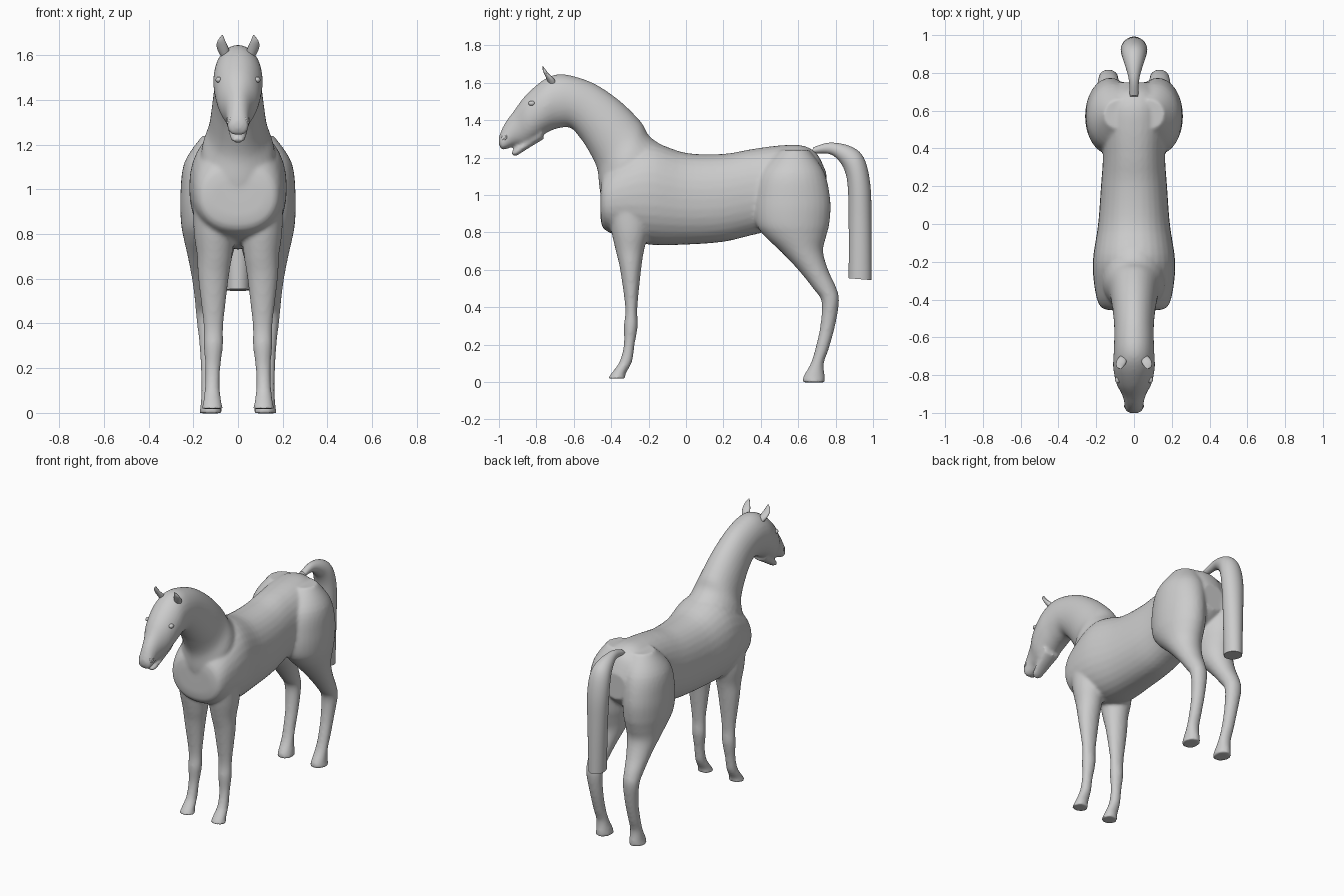
import bpy, bmesh, math
from mathutils import Vector

default_cube = bpy.data.objects.get("Cube")
if default_cube:
    bpy.data.objects.remove(default_cube, do_unlink=True)

grey = bpy.data.materials.new("coat grey")
grey.use_nodes = True
grey.diffuse_color = (0.6, 0.6, 0.6, 1)
grey.node_tree.nodes["Principled BSDF"].inputs["Base Color"].default_value = grey.diffuse_color


def smooth_stations(stations, steps=5):
    """Catmull-Rom interpolation between hand placed cross-sections."""
    points = [Vector(s) for s in stations]
    padded = [points[0]] + points + [points[-1]]
    result = []
    for a, b, c, d in zip(padded, padded[1:], padded[2:], padded[3:]):
        for i in range(steps):
            t = i / steps
            result.append(b + (c - a) * (t / 2)
                          + (2 * a - 5 * b + 4 * c - d) * (t * t / 2)
                          + (3 * b - a - 3 * c + d) * (t ** 3 / 2))
    return result + [points[-1]]


def loft(bm, stations, side=1, power=2.0, segments=32):
    """Skin oval rings; each station is (y1, z1, y2, z2, x_centre, half_width)."""
    def bulge(value):
        return math.copysign(abs(value) ** (2 / power), value)
    rings = []
    for y1, z1, y2, z2, x, w in smooth_stations(stations):
        ring = []
        for k in range(segments):
            angle = math.tau * k / segments
            u, v = bulge(math.cos(angle)), bulge(math.sin(angle))
            ring.append(bm.verts.new((side * (x + w * u),
                                      (y1 + y2) / 2 + v * (y1 - y2) / 2,
                                      (z1 + z2) / 2 + v * (z1 - z2) / 2)))
        rings.append(ring)
    faces = [bm.faces.new(rings[0]), bm.faces.new(rings[-1])]
    for lower, upper in zip(rings, rings[1:]):
        for k in range(segments):
            n = (k + 1) % segments
            faces.append(bm.faces.new((lower[k], lower[n], upper[n], upper[k])))
    bmesh.ops.recalc_face_normals(bm, faces=faces)


def finish(name, bm):
    mesh = bpy.data.meshes.new(name)
    bm.to_mesh(mesh)
    bm.free()
    mesh.materials.append(grey)
    obj = bpy.data.objects.new(name, mesh)
    bpy.context.collection.objects.link(obj)
    bpy.ops.object.select_all(action="DESELECT")
    obj.select_set(True)
    bpy.context.view_layer.objects.active = obj
    bpy.ops.object.shade_smooth_by_angle(angle=math.radians(45))
    return obj


# Trunk: y, top, bottom, half width
trunk = [(-.457, 1.05, .88, .12), (-.44, 1.12, .82, .175), (-.36, 1.2, .78, .205),
         (-.2, 1.28, .735, .218), (0, 1.225, .735, .19), (.2, 1.22, .75, .175),
         (.35, 1.245, .785, .165), (.5, 1.265, .82, .17), (.62, 1.265, .85, .16),
         (.7, 1.22, .9, .13), (.75, 1.12, .95, .08)]

# Neck and head: crest y, z, throat y, z, half width
neck_head = [(0, 1.2, -.42, .88, .16), (-.18, 1.3, -.46, 1.02, .165),
             (-.24, 1.39, -.475, 1.14, .132), (-.35, 1.5, -.52, 1.235, .116),
             (-.48, 1.59, -.57, 1.31, .106), (-.6, 1.635, -.62, 1.36, .105),
             (-.69, 1.645, -.69, 1.355, .108), (-.77, 1.61, -.75, 1.33, .11),
             (-.86, 1.53, -.82, 1.285, .095), (-.92, 1.45, -.87, 1.265, .066),
             (-.97, 1.38, -.91, 1.265, .052), (-1, 1.31, -.96, 1.245, .047),
             (-1, 1.27, -.985, 1.24, .03)]
jaw = [(-.78, 1.36, -.76, 1.3, .06), (-.87, 1.285, -.85, 1.245, .045),
       (-.915, 1.25, -.9, 1.213, .036), (-.935, 1.225, -.92, 1.208, .022)]

# Legs: z, front y, back y, centre x, half width
front_leg = [(.95, -.42, -.2, .12, .08), (.81, -.4, -.2, .108, .09),
             (.7, -.375, -.225, .105, .078), (.6, -.352, -.24, .11, .068),
             (.4, -.325, -.26, .11, .045), (.3, -.332, -.258, .11, .043),
             (.2, -.332, -.275, .113, .034), (.11, -.355, -.288, .115, .034),
             (.045, -.4, -.322, .115, .042), (.018, -.418, -.322, .115, .049)]
hind_leg = [(1.24, .5, .66, .08, .08), (1.12, .4, .74, .11, .13),
            (.97, .37, .772, .125, .133), (.85, .375, .767, .125, .13),
            (.78, .42, .75, .125, .118), (.7, .505, .733, .125, .1),
            (.6, .6, .76, .13, .076), (.5, .68, .805, .135, .058),
            (.43, .725, .818, .135, .052), (.3, .718, .797, .13, .042),
            (.18, .692, .764, .128, .038), (.1, .667, .737, .125, .039),
            (.03, .628, .742, .122, .046), (-.002, .622, .742, .122, .052)]

body = bmesh.new()
loft(body, [(y, top, y, bottom, 0, w) for y, top, bottom, w in trunk], power=2.2)
for part in (neck_head, jaw):
    loft(body, [(a, b, c, d, 0, w) for a, b, c, d, w in part])
for side in (-1, 1):
    for leg in (front_leg, hind_leg):
        loft(body, [(front, z, back, z, x, w) for z, front, back, x, w in leg], side)
horse_body = finish("horse_body", body)

# Fuse the overlapping parts into one soft skin
fuse = horse_body.modifiers.new("fuse", "REMESH")
fuse.mode = "VOXEL"
fuse.voxel_size = 0.01
fuse.use_smooth_shade = True
soften = horse_body.modifiers.new("soften", "SMOOTH")
soften.factor = 0.5
soften.iterations = 6

# Tail: outer y, z, inner y, z, half width; cut flat at the bottom
tail_path = [(.68, 1.255, .67, 1.22, .022), (.77, 1.28, .765, 1.22, .028),
             (.88, 1.26, .82, 1.18, .05), (.95, 1.2, .852, 1.12, .066),
             (.985, 1.06, .866, 1.03, .07), (.992, .85, .87, .85, .062),
             (.992, .545, .87, .555, .052)]
tail = bmesh.new()
loft(tail, [(a, b, c, d, 0, w) for a, b, c, d, w in tail_path])
finish("tail", tail)

# Ears: front y, z, back y, z, centre x, half width
ear_path = [(-.73, 1.59, -.69, 1.59, .055, .018), (-.75, 1.63, -.705, 1.62, .066, .026),
            (-.765, 1.665, -.735, 1.65, .074, .02), (-.768, 1.69, -.764, 1.688, .07, .003)]
for side, label in ((1, "left"), (-1, "right")):
    ear = bmesh.new()
    loft(ear, ear_path, side, segments=16)
    finish(label + "_ear", ear)

    # Eye: flattened ball set into the cheek
    bpy.ops.mesh.primitive_uv_sphere_add(segments=20, ring_count=12, radius=0.018,
                                         location=(side * .086, -.825, 1.49))
    eye = bpy.context.object
    eye.name = label + "_eye"
    eye.scale = (.8, 1, .75)
    eye.data.materials.append(grey)
    bpy.ops.object.shade_smooth()

    # Nostril: small raised rim on the muzzle
    bpy.ops.mesh.primitive_torus_add(major_radius=0.013, minor_radius=0.005,
                                     major_segments=20, minor_segments=8,
                                     location=(side * .041, -.972, 1.31),
                                     rotation=(0, side * math.radians(75), side * -.5))
    nostril = bpy.context.object
    nostril.name = label + "_nostril"
    nostril.data.materials.append(grey)
    bpy.ops.object.shade_smooth()
